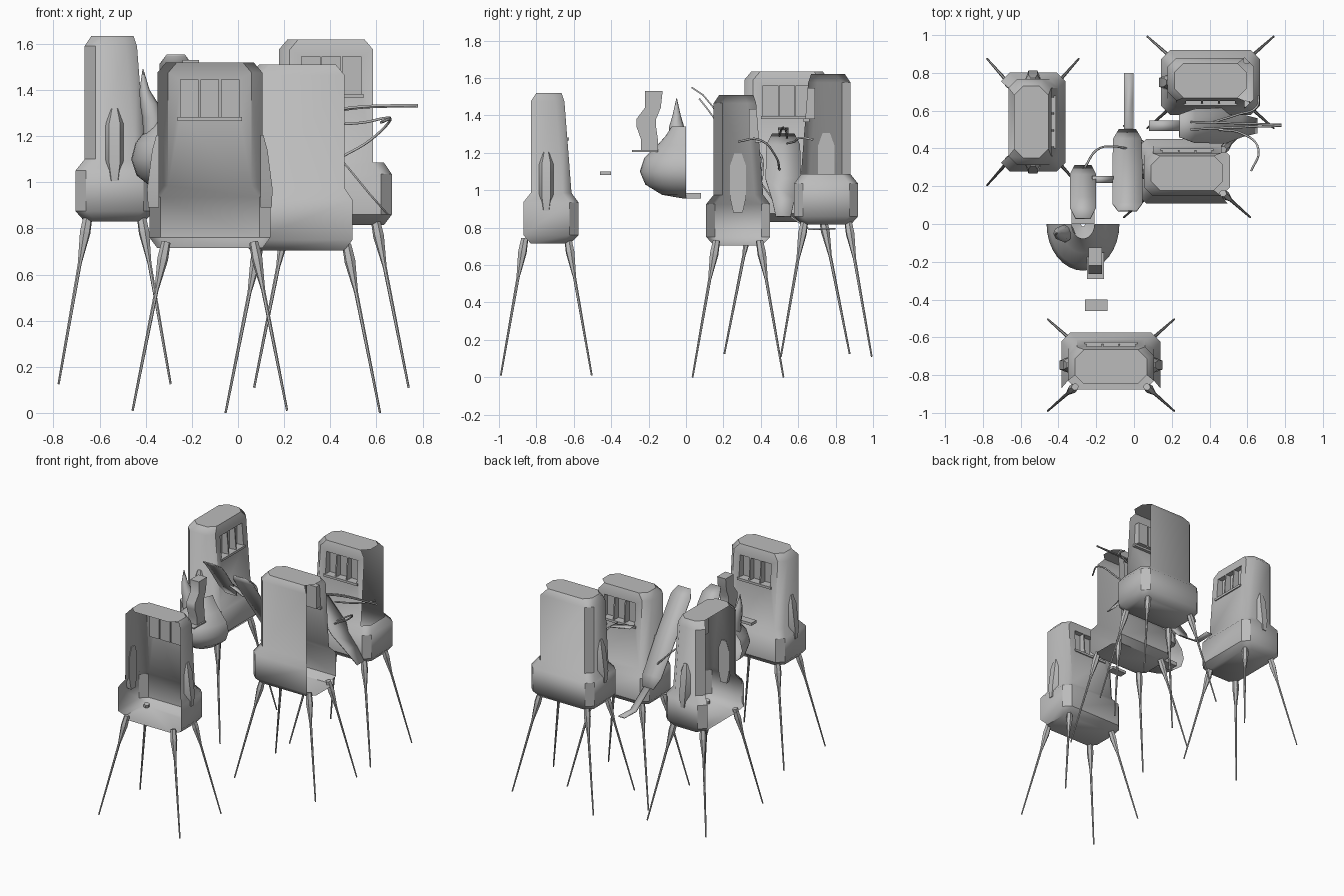
import bpy, bmesh
from math import pi, cos, sin, radians
from mathutils import Vector, Matrix

cube = bpy.data.objects.get("Cube")
if cube:
    bpy.data.objects.remove(cube, do_unlink=True)

grey = bpy.data.materials.new("plain grey")
grey.use_nodes = True
grey.diffuse_color = (0.5, 0.5, 0.5, 1)
grey.node_tree.nodes["Principled BSDF"].inputs["Base Color"].default_value = (0.5, 0.5, 0.5, 1)


def make(name, bm, matrix=None, angle=42, recalc=True):
    """Turn a bmesh into a smooth-by-angle object."""
    if recalc:
        bmesh.ops.recalc_face_normals(bm, faces=bm.faces)
    me = bpy.data.meshes.new(name)
    bm.to_mesh(me)
    bm.free()
    me.polygons.foreach_set("use_smooth", [True] * len(me.polygons))
    me.set_sharp_from_angle(angle=radians(angle))
    me.materials.clear()
    me.materials.append(grey)
    ob = bpy.data.objects.new(name, me)
    bpy.context.collection.objects.link(ob)
    if matrix:
        ob.matrix_world = matrix
    return ob


def loft(bm, rings):
    """Closed skin through rings of equal length."""
    rows = [[bm.verts.new(p) for p in r] for r in rings]
    n = len(rows[0])
    for a, b in zip(rows, rows[1:]):
        for i in range(n):
            bm.faces.new((a[i], a[(i + 1) % n], b[(i + 1) % n], b[i]))
    bm.faces.new(rows[0][::-1])
    bm.faces.new(rows[-1])


def box(bm, low, high):
    low, high = Vector(low), Vector(high)
    m = Matrix.Translation((low + high) / 2) @ Matrix.Diagonal((high - low).to_4d())
    bmesh.ops.create_cube(bm, size=1, matrix=m)


def octagon(w, back, front, z, c=0.047):
    return [(-w + c, back, z), (w - c, back, z), (w, back + c, z), (w, front - c, z),
            (w - c, front, z), (-w + c, front, z), (-w, front - c, z), (-w, back + c, z)]


def tube(bm, a, b, r1, r2, sides=6):
    a, b = Vector(a), Vector(b)
    q = (b - a).to_track_quat('Z', 'Y').to_matrix()
    loft(bm, [[p + q @ Vector((r * cos(2 * pi * i / sides), r * sin(2 * pi * i / sides), 0))
               for i in range(sides)] for p, r in ((a, r1), (b, r2))])


# Cabin: lower hull, upper body and chamfered cap in one loft
CABIN = [(.228, -.13, .13, .705), (.262, -.17, .172, .75), (.262, -.17, .172, .925),
         (.228, -.13, .135, .975), (.228, -.13, .097, 1.465), (.19, -.10, .082, 1.51)]


def cabin(name, matrix, open_dir, limit, reach, above=0):
    bm = bmesh.new()
    loft(bm, [octagon(*r) for r in CABIN])
    body = make(name, bm)
    # Three window pockets cut into the front
    bm = bmesh.new()
    for i in (-1, 0, 1):
        box(bm, (i * .089 - .04, .06, 1.27), (i * .089 + .04, .3, 1.435))
    cutter = make("window_cutter", bm)
    cutter.hide_render = True
    mod = body.modifiers.new("windows", 'BOOLEAN')
    mod.object, mod.operation, mod.solver = cutter, 'DIFFERENCE', 'EXACT'
    dg = bpy.context.evaluated_depsgraph_get()
    bm = bmesh.new()
    bm.from_mesh(body.evaluated_get(dg).to_mesh())
    for ob in (body, cutter):
        bpy.data.objects.remove(ob, do_unlink=True)
    # Open side of the shell
    d = Vector(open_dir)
    bm.normal_update()
    gone = [f for f in bm.faces if f.normal.dot(d) > limit
            and f.calc_center_median().dot(d) > reach and f.calc_center_median().z > above]
    bmesh.ops.delete(bm, geom=gone, context='FACES')
    make(name, bm, matrix, recalc=False)
    # Window sill
    bm = bmesh.new()
    box(bm, (-.14, .09, 1.255), (.14, .122, 1.272))
    make(name + "_window_sill", bm, matrix)
    # Side fins running down onto the hull
    bm = bmesh.new()
    for s in (-1, 1):
        if d.x * s > .5:
            continue
        loft(bm, [[(s * x, y, z) for x, y, z in
                   ((.22, -w, z0), (.22, w, z0), (out, w * .55, z0), (out, -w * .55, z0))]
                  for z0, w, out in ((.88, .025, .268), (.96, .043, .272), (1.13, .043, .25), (1.195, .02, .232))])
    make(name + "_side_fins", bm, matrix, 30)
    # Four splayed stilt legs
    bm = bmesh.new()
    for sx in (-1, 1):
        for sy in (-1, 1):
            top, foot = Vector((sx * .19, sy * .115, .73)), Vector((sx * .335, sy * .243, 0))
            tube(bm, top, top.lerp(foot, .1), .02, .024)
            tube(bm, top.lerp(foot, .1), top.lerp(foot, .28), .024, .009)
            tube(bm, top.lerp(foot, .25), foot, .009, .005)
    make(name + "_legs", bm, matrix)


def place(x, y, z, turn):
    return Matrix.Translation((x, y, z)) @ Matrix.Rotation(radians(turn), 4, 'Z')


cabin("front_cabin", place(-.122, -.747, .01, 0), (0, -1, 0), .4, .06)
cabin("side_cabin", place(-.535, .54, .125, -90), (0, -1, 0), .72, .06)
cabin("middle_cabin", place(.281, .278, 0, 0), (1, 0, 0), .4, .17)
cabin("rear_cabin", place(.405, .75, .11, 180), (-1, 0, 0), .4, .17, .98)


def ribbon(name, points, across, thick=.008):
    """Sheet along a path; each point is x, y, z, half width."""
    bm = bmesh.new()
    a = Vector(across)
    rows = [[bm.verts.new(Vector(p[:3]) + a * s * p[3]) for s in (-1, 1)] for p in points]
    for r, q in zip(rows, rows[1:]):
        bm.faces.new((r[0], r[1], q[1], q[0]))
    ob = make(name, bm)
    mod = ob.modifiers.new("thickness", 'SOLIDIFY')
    mod.thickness, mod.offset = thick, 0


# Sloping central panels and their straps
X, Y = (1, 0, 0), (0, 1, 0)
ribbon("tall_panel", [(-.035, .07, 1.49, .05), (-.035, .11, 1.44, .08), (-.035, .3, 1.18, .08),
                      (-.035, .45, .97, .075), (-.035, .5, .9, .045)], X)
ribbon("tall_panel_strap", [(-.027, .5, .9, .025), (-.027, .66, .79, .025), (-.027, .8, .795, .025)], X)
ribbon("curled_panel", [(-.27, .03, 1.55, .04), (-.27, .09, 1.51, .07), (-.27, .14, 1.45, .07),
                        (-.27, .26, 1.28, .07), (-.27, .31, 1.21, .045)], X)
ribbon("cross_panel", [(.24, .52, 1.3, .06), (.32, .52, 1.24, .09), (.48, .52, 1.06, .095),
                       (.57, .52, .95, .06), (.65, .52, .86, .04)], Y)
ribbon("cross_panel_strap", [(.08, .52, 1.33, .028), (.24, .52, 1.3, .028)], Y)
ribbon("panel_link", [(-.22, .235, 1.32, .018), (-.11, .235, 1.27, .018)], Y)


# Whisker rods
def whisker(name, points):
    cu = bpy.data.curves.new(name, 'CURVE')
    cu.dimensions, cu.bevel_depth, cu.bevel_resolution, cu.resolution_u = '3D', .006, 1, 5
    sp = cu.splines.new('BEZIER')
    sp.bezier_points.add(len(points) - 1)
    for b, p in zip(sp.bezier_points, points):
        b.co = p
        b.handle_left_type = b.handle_right_type = 'AUTO'
    cu.materials.append(grey)
    bpy.context.collection.objects.link(bpy.data.objects.new(name, cu))


whisker("straight_whisker", [(.3, .5, 1.29), (.5, .51, 1.325), (.78, .52, 1.335)])
whisker("second_whisker", [(.3, .54, 1.28), (.5, .535, 1.32), (.78, .525, 1.33)])
whisker("near_whisker", [(.45, .5, 1.11), (.57, .48, 1.18), (.66, .39, 1.27), (.62, .28, 1.26)])
whisker("far_whisker", [(.42, .54, 1.25), (.55, .58, 1.26), (.65, .62, 1.28), (.66, .68, 1.27)])
whisker("panel_whisker", [(-.26, .3, 1.24), (-.2, .39, 1.2), (-.1, .41, 1.1), (-.04, .4, 1.04)])

# Half jug, flat at the rear
bm = bmesh.new()
profile = [(.01, .955), (.1, .975), (.17, 1.03), (.193, 1.1), (.175, 1.17),
           (.12, 1.24), (.085, 1.29), (.06, 1.34)]
rows = [[bm.verts.new((-.27 + r * cos(pi + pi * i / 16), 1.28 * r * sin(pi + pi * i / 16), z))
         for i in range(17)] for r, z in profile]
for a, b in zip(rows, rows[1:]):
    for i in range(16):
        bm.faces.new((a[i], a[i + 1], b[i + 1], b[i]))
make("jug", bm)

# Flame spike rising from the jug
bm = bmesh.new()
loft(bm, [[(x + r * cos(k * pi / 4), -.05 + r * sin(k * pi / 4), z) for k in range(8)]
          for x, z, r in ((-.36, 1.2, .05), (-.37, 1.28, .045), (-.385, 1.34, .04),
                          (-.405, 1.4, .022), (-.412, 1.49, .002))])
make("flame_spike", bm, None, 60)

# Wavy tongue in front of the jug
bm = bmesh.new()
loft(bm, [[(-.24, y0, z), (-.17, y0, z), (-.17, y1, z), (-.24, y1, z)] for y0, y1, z in
          ((-.24, -.15, 1.21), (-.24, -.15, 1.27), (-.265, -.16, 1.34), (-.265, -.16, 1.38),
           (-.22, -.135, 1.44), (-.22, -.125, 1.53))])
make("wavy_tongue", bm)

# Small loose plates
for name, low, high in (("floating_plate", (-.26, -.46, 1.08), (-.14, -.4, 1.1)),
                        ("jug_foot", (-.33, 0, .955), (-.21, .08, .985)),
                        ("tongue_base", (-.25, -.29, 1.205), (-.16, -.15, 1.215))):
    bm = bmesh.new()
    box(bm, low, high)
    make(name, bm)
